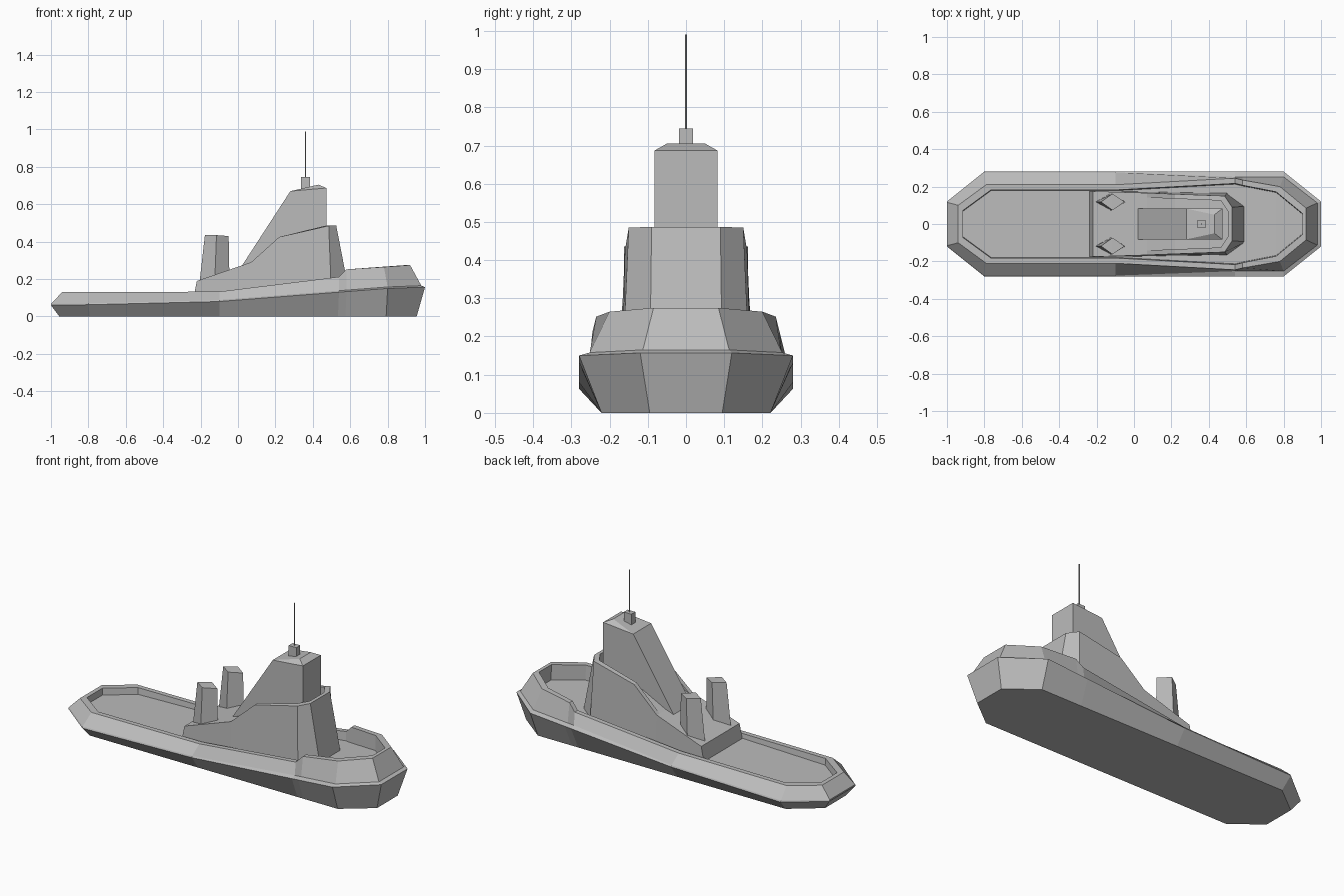
import bpy
import bmesh

cube = bpy.data.objects.get("Cube")
if cube:
    bpy.data.objects.remove(cube)

grey = bpy.data.materials.new("plain grey")
grey.use_nodes = True
colour = (0.5, 0.5, 0.5, 1)
grey.diffuse_color = colour
grey.node_tree.nodes["Principled BSDF"].inputs["Base Color"].default_value = colour


def loft(name, rings, centre_y=0):
    """Skin stacked half outlines (aft to fore), mirrored in y, capped by strips."""
    bm = bmesh.new()
    pool = {}

    def vert(p, side):
        key = (round(p[0], 4), round(centre_y + side * p[1], 4), round(p[2], 4))
        if key not in pool:
            pool[key] = bm.verts.new(key)
        return pool[key]

    def face(corners):
        unique = list(dict.fromkeys(corners))
        if len(unique) > 2 and bm.faces.get(unique) is None:
            bm.faces.new(unique)

    loops = [[vert(p, 1) for p in r] + [vert(p, -1) for p in reversed(r)] for r in rings]
    count = len(loops[0])
    for low, high in zip(loops, loops[1:]):
        for i in range(count):
            j = (i + 1) % count
            face([low[i], low[j], high[j], high[i]])
    for loop in (loops[0], loops[-1]):
        for i in range(count // 2 - 1):
            face([loop[i], loop[i + 1], loop[count - 2 - i], loop[count - 1 - i]])
    bmesh.ops.recalc_face_normals(bm, faces=bm.faces[:])
    mesh = bpy.data.meshes.new(name)
    bm.to_mesh(mesh)
    bm.free()
    obj = bpy.data.objects.new(name, mesh)
    bpy.context.collection.objects.link(obj)
    mesh.materials.append(grey)
    return obj


# Hull: bottom, knuckle, shelf, bulwark top, inner rim and deck
knuckle = [(-1, .12, .06), (-.8, .28, .063), (-.1, .28, .08), (.54, .28, .13),
           (.58, .28, .133), (.8, .28, .15), (1, .12, .157)]
rail = [(-.94, .1, .13), (-.79, .21, .13), (-.1, .21, .133), (.54, .245, .212),
        (.58, .235, .252), (.78, .2, .265), (.92, .085, .275)]
bottom = [(x * (.955 if abs(x) == 1 else .99), y * .79, 0) for x, y, z in knuckle]
shelf = []
for i, (x, y, z) in enumerate(knuckle):
    step = .028 if i > 2 else .004
    end = .02 if i == 6 else 0
    shelf.append((x - end, y - (.007 if end else step), z + .008))
inner = []
for i, (x, y, z) in enumerate(rail):
    shift = .025 if i < 2 else -.02 if i > 4 else 0
    inner.append((x + shift, y - .028, z))
deck = [(x, y - .004, k[2] + .03) for (x, y, z), k in zip(inner, knuckle)]
loft("hull", [bottom, knuckle, shelf, rail, inner, deck])

# Deckhouse with a recessed bridge walkway behind a parapet
base = [(-.24, .176, .09), (.07, .173, .09), (.22, .17, .1), (.5, .167, .1), (.6, .095, .1)]
wall = [(-.22, .175, .19), (.07, .166, .29), (.22, .16, .425), (.485, .15, .485), (.525, .09, .487)]
lip = wall[:1] + [(x - (.02 if x > .4 else 0), y - .025, z) for x, y, z in wall[1:]]
floor = lip[:2] + [(x, y, z - .06) for x, y, z in lip[2:]]
loft("deckhouse", [base, wall, lip, floor])

# Bridge tower with a sloped back and hipped roof
stem = [(x, .082, .25) for x in (.02, .28, .472)]
sides = [(.02, .082, .27), (.28, .082, .67), (.472, .082, .687)]
ridge = sides[:2] + [(.43, .05, .705)]
loft("bridge_tower", [stem, sides, ridge])

# Mast foot and aerial
loft("mast_foot", [[(.337, .018, z), (.385, .018, z)] for z in (.68, .745)])
bpy.ops.mesh.primitive_cylinder_add(vertices=6, radius=.003, depth=.25, location=(.361, 0, .865))
aerial = bpy.context.object
aerial.name = "aerial"
aerial.data.materials.append(grey)

# Pair of diamond-section funnels
for side, label in ((1, "left"), (-1, "right")):
    foot = [(-.207, 0, .17), (-.125, .046, .17), (-.045, 0, .17)]
    head = [(-.177, 0, .435), (-.115, .044, .435), (-.05, 0, .43)]
    loft(label + "_funnel", [foot, head], side * .118)
